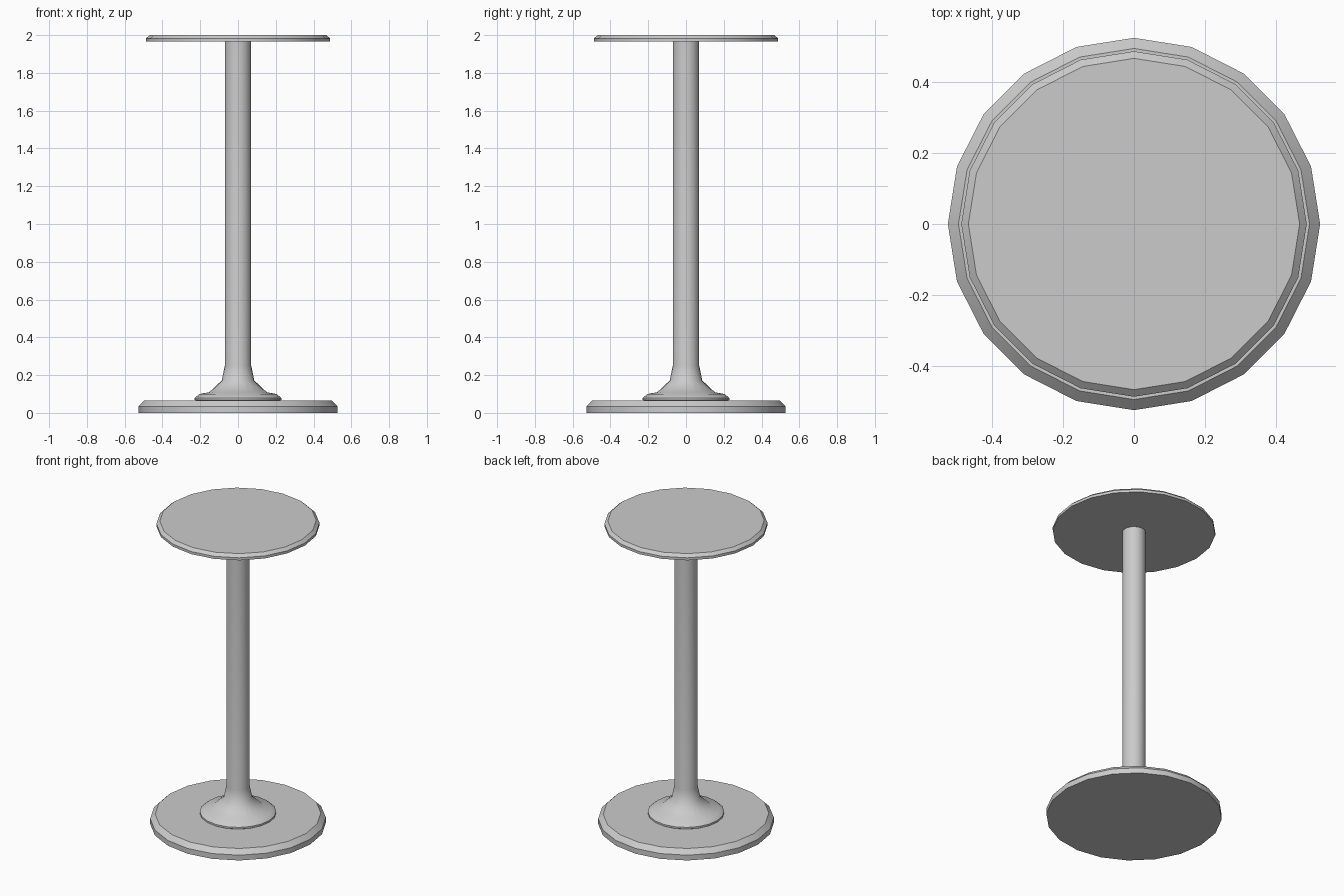
import bpy, bmesh
from math import radians, cos, sin, pi

if "Cube" in bpy.data.objects:
    bpy.data.objects.remove(bpy.data.objects["Cube"])

SIDES = 20


def lathe(name, profile, angle=30):
    """Revolve (radius, z) points, listed bottom to top, into a capped solid."""
    bm = bmesh.new()
    rings = [[bm.verts.new((r * cos(2 * pi * i / SIDES), r * sin(2 * pi * i / SIDES), z))
              for i in range(SIDES)] for r, z in profile]
    for low, high in zip(rings, rings[1:]):
        for i in range(SIDES):
            j = (i + 1) % SIDES
            bm.faces.new((low[i], low[j], high[j], high[i]))
    bm.faces.new(rings[0][::-1])
    bm.faces.new(rings[-1])
    mesh = bpy.data.meshes.new(name)
    bm.to_mesh(mesh)
    bm.free()
    obj = bpy.data.objects.new(name, mesh)
    bpy.context.collection.objects.link(obj)
    bpy.ops.object.select_all(action='DESELECT')
    obj.select_set(True)
    bpy.context.view_layer.objects.active = obj
    bpy.ops.object.shade_smooth_by_angle(angle=radians(angle))
    return obj


# Floor disc with chamfered upper rim
lathe("base_plate", [(0.526, 0), (0.526, 0.035), (0.496, 0.065)])

# Flared collar running up into the straight post
lathe("pedestal_post", [(0.22, 0.063), (0.229, 0.069), (0.229, 0.08), (0.204, 0.1),
                        (0.153, 0.109), (0.086, 0.172), (0.07, 0.25), (0.07, 1.966)], 40)

# Round top with chamfered upper rim
lathe("table_top", [(0.488, 1.965), (0.488, 1.982), (0.468, 2.0)])
